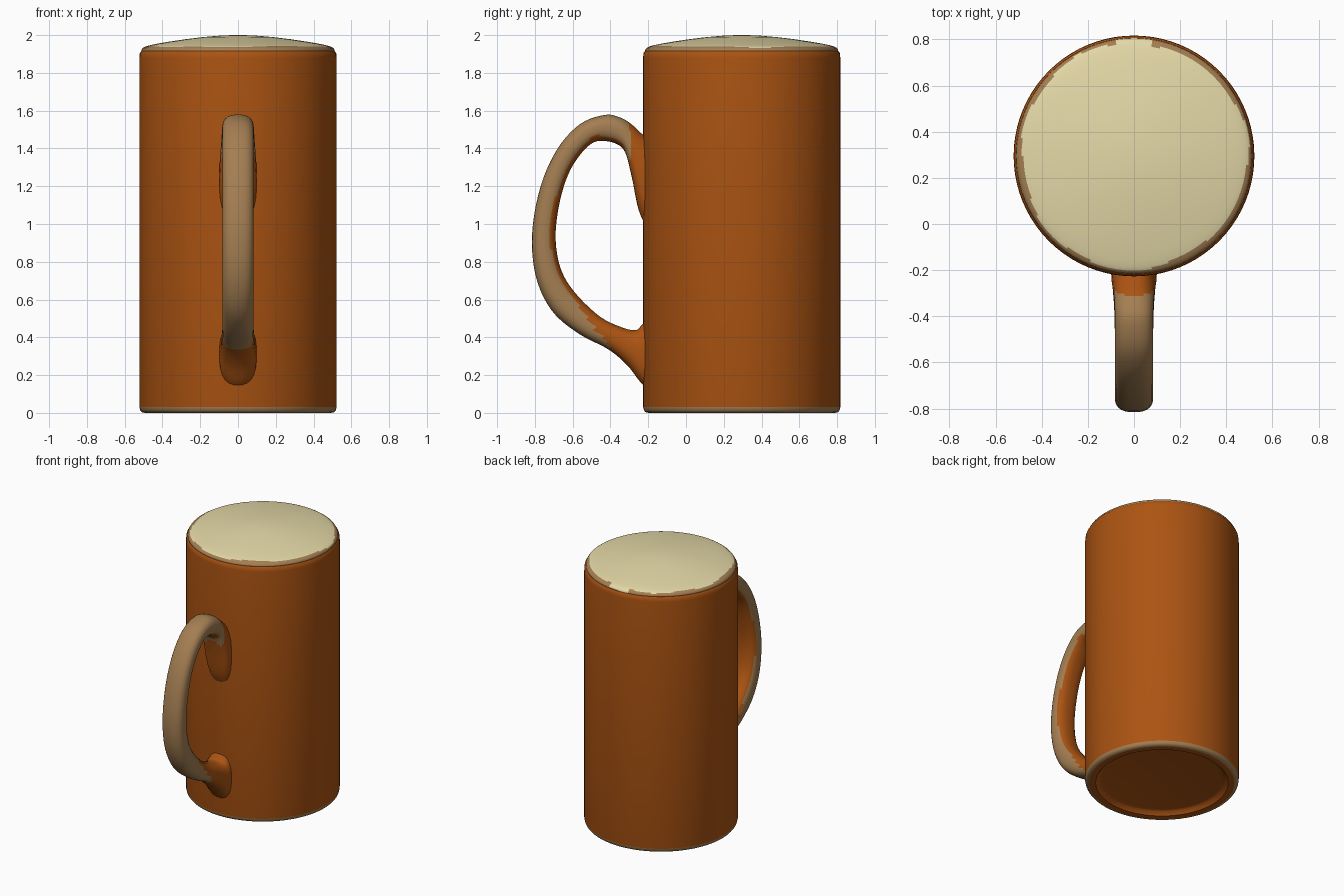
import bpy, bmesh, math
from mathutils import Vector

if "Cube" in bpy.data.objects:
    bpy.data.objects.remove(bpy.data.objects["Cube"])

CY = 0.295          # mug axis in y
SEG = 80


def material(name, rgb):
    m = bpy.data.materials.new(name)
    m.diffuse_color = (*rgb, 1.0)
    m.use_nodes = True
    m.node_tree.nodes["Principled BSDF"].inputs["Base Color"].default_value = m.diffuse_color
    return m


ORANGE = material("glazed_orange", (0.41, 0.088, 0.006))
TAN = material("worn_tan", (0.37, 0.21, 0.085))
CREAM = material("foam_cream", (0.78, 0.69, 0.39))


def finish(bm, name, mats, rule, angle):
    bmesh.ops.recalc_face_normals(bm, faces=bm.faces[:])
    bm.normal_update()
    for f in bm.faces:
        f.material_index = rule(f)
    me = bpy.data.meshes.new(name)
    bm.to_mesh(me)
    bm.free()
    for m in mats:
        me.materials.append(m)
    ob = bpy.data.objects.new(name, me)
    bpy.context.collection.objects.link(ob)
    bpy.ops.object.select_all(action='DESELECT')
    ob.select_set(True)
    bpy.context.view_layer.objects.active = ob
    bpy.ops.object.shade_smooth_by_angle(angle=math.radians(angle))
    return ob


def skin(bm, rings):
    for a, b in zip(rings, rings[1:]):
        n = len(a)
        for i in range(n):
            bm.faces.new((a[i], a[(i + 1) % n], b[(i + 1) % n], b[i]))


def lathe(profile):
    bm = bmesh.new()
    rings = []
    for r, z in profile:
        rings.append([bm.verts.new((r * math.cos(2 * math.pi * i / SEG),
                                    CY + r * math.sin(2 * math.pi * i / SEG), z))
                      for i in range(SEG)])
    skin(bm, rings)
    bm.faces.new(rings[0])
    bm.faces.new(rings[-1])
    return bm


def radius(c):
    return math.hypot(c.x, c.y - CY)


# Mug body: recessed base, worn foot edge, straight wall, rounded lip
body = lathe([(0.41, 0.03), (0.43, 0.025), (0.45, 0.0), (0.492, 0.0), (0.51, 0.004),
              (0.518, 0.014), (0.522, 0.03), (0.522, 1.88), (0.52, 1.905),
              (0.512, 1.915), (0.49, 1.915)])
finish(body, "mug_body", [ORANGE, TAN],
       lambda f: int(f.calc_center_median().z < 0.028
                     and radius(f.calc_center_median()) > 0.49), 40)


# Foam: shallow dome with an uneven tan border
def foam_rule(f):
    c = f.calc_center_median()
    a = math.atan2(c.y - CY, c.x)
    edge = 0.49 + 0.007 * math.sin(3 * a + 1) + 0.006 * math.sin(7 * a)
    edge += 0.03 * (abs(a - math.pi / 2) < 0.16)
    return int(radius(c) < edge)


foam = lathe([(0.5, 1.90), (0.511, 1.912), (0.511, 1.922), (0.505, 1.931), (0.497, 1.936),
              (0.488, 1.940), (0.479, 1.943), (0.46, 1.948), (0.42, 1.956), (0.36, 1.966),
              (0.28, 1.978), (0.19, 1.989), (0.1, 1.997), (0.03, 2.0)])
finish(foam, "foam_top", [TAN, CREAM], foam_rule, 50)

# Handle stations: outer y, outer z, inner y, inner z, half width
STATIONS = [
    (-0.19, 1.45, -0.19, 0.95, 0.10), (-0.235, 1.48, -0.25, 1.07, 0.098),
    (-0.29, 1.53, -0.29, 1.26, 0.09), (-0.35, 1.565, -0.335, 1.40, 0.085),
    (-0.43, 1.578, -0.44, 1.44, 0.083), (-0.56, 1.53, -0.52, 1.41, 0.083),
    (-0.68, 1.40, -0.61, 1.29, 0.083), (-0.77, 1.20, -0.665, 1.13, 0.083),
    (-0.815, 0.95, -0.69, 0.94, 0.083), (-0.795, 0.72, -0.665, 0.77, 0.083),
    (-0.71, 0.54, -0.59, 0.64, 0.083), (-0.57, 0.42, -0.455, 0.51, 0.083),
    (-0.41, 0.335, -0.33, 0.45, 0.086), (-0.31, 0.25, -0.262, 0.44, 0.092),
    (-0.24, 0.16, -0.232, 0.47, 0.098), (-0.19, 0.12, -0.19, 0.50, 0.10)]


def smooth_path(pts, steps):
    out = []
    for k in range(len(pts) - 1):
        p0, p1 = Vector(pts[max(k - 1, 0)]), Vector(pts[k])
        p2, p3 = Vector(pts[k + 1]), Vector(pts[min(k + 2, len(pts) - 1)])
        for s in range(steps):
            t = s / steps
            out.append(0.5 * (2 * p1 + (p2 - p0) * t
                              + (2 * p0 - 5 * p1 + 4 * p2 - p3) * t * t
                              + (3 * p1 - p0 - 3 * p2 + p3) * t ** 3))
    return out + [Vector(pts[-1])]


def power(v):
    return math.copysign(abs(v) ** 0.8, v)


bm = bmesh.new()
rings = []
N = 24
for oy, oz, iy, iz, w in smooth_path(STATIONS, 5):
    ring = []
    for i in range(N):
        a = 2 * math.pi * (i + 0.5) / N
        t = 0.5 - 0.5 * power(math.cos(a))      # 0 outer, 1 inner
        ring.append(bm.verts.new((w * power(math.sin(a)),
                                  oy + (iy - oy) * t, oz + (iz - oz) * t)))
    rings.append(ring)
skin(bm, rings)
bm.faces.new(rings[0])
bm.faces.new(rings[-1])


# Worn tan on the outside, orange inside the loop and at both joints
def handle_rule(f):
    c = f.calc_center_median()
    inward = Vector((0, -0.4 - c.y, 0.95 - c.z)).normalized()
    if f.normal.dot(inward) > 0.55:
        return 0
    if c.z > 1.0:
        return int(c.y < -0.31 + 0.3 * max(0, abs(c.x) - 0.03))
    if c.z < 0.65 and c.z > 0.345 - 1.3 * (c.y + 0.40) and c.y > -0.57:
        return 0
    return int(c.y < -0.40)


finish(bm, "mug_handle", [ORANGE, TAN], handle_rule, 60)
